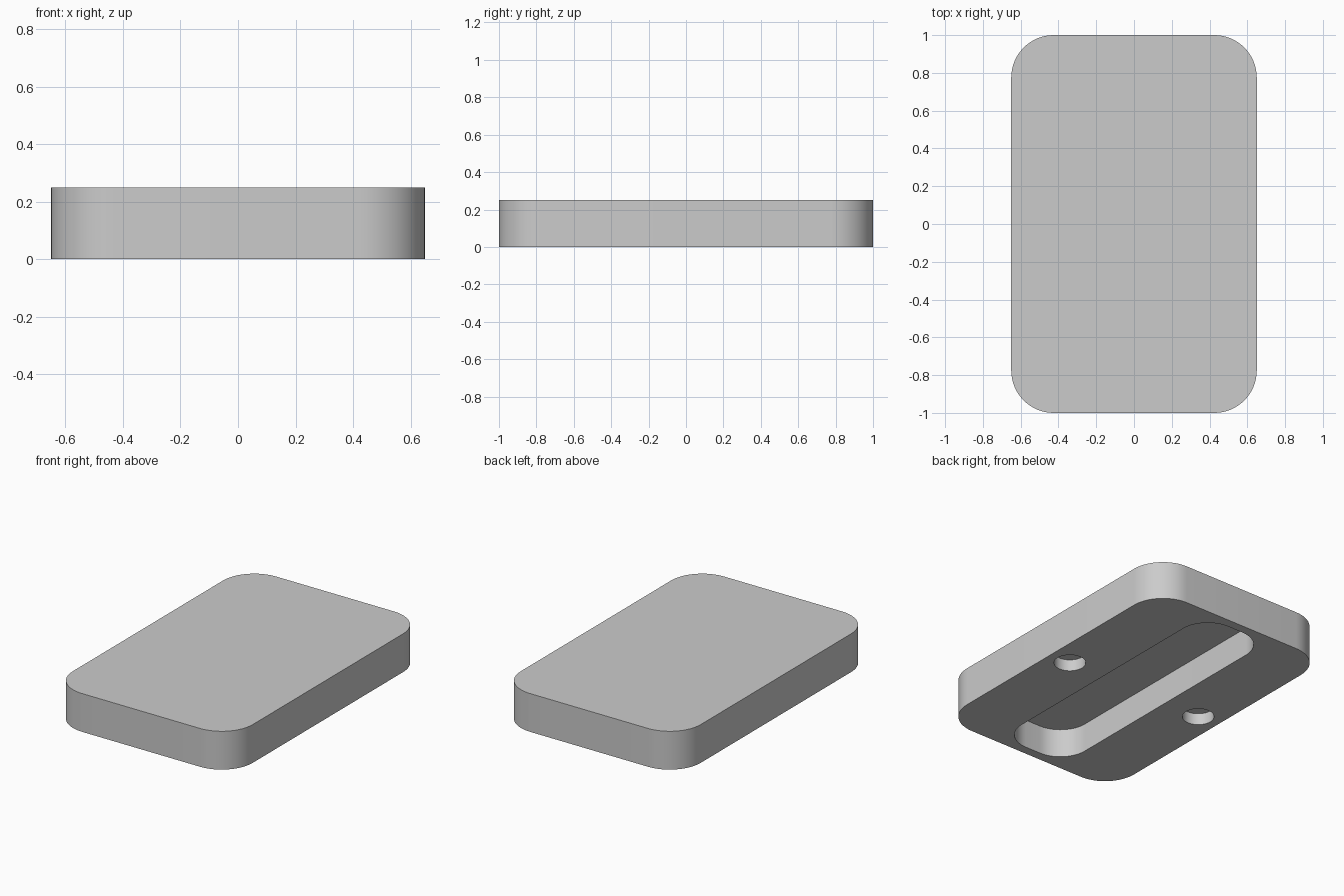
import bpy
import bmesh
from math import pi, cos, sin, radians

cube = bpy.data.objects.get("Cube")
if cube:
    bpy.data.objects.remove(cube, do_unlink=True)

grey = bpy.data.materials.new("plain_grey")
grey.use_nodes = True
colour = (0.6, 0.6, 0.6, 1)
grey.diffuse_color = colour
grey.node_tree.nodes["Principled BSDF"].inputs["Base Color"].default_value = colour


def rounded_prism(name, half_x, half_y, radius, z0, z1, centre_x=0, steps=16):
    """Extrude a rectangle with round corners from z0 to z1."""
    bm = bmesh.new()
    outline = []
    for corner, (sx, sy) in enumerate([(1, 1), (-1, 1), (-1, -1), (1, -1)]):
        for i in range(steps + 1):
            angle = (corner + i / steps) * pi / 2
            outline.append(bm.verts.new((
                centre_x + sx * (half_x - radius) + radius * cos(angle),
                sy * (half_y - radius) + radius * sin(angle), z0)))
    base = bm.faces.new(outline)
    top = bmesh.ops.extrude_face_region(bm, geom=[base])["geom"]
    bmesh.ops.translate(bm, vec=(0, 0, z1 - z0),
                        verts=[v for v in top if isinstance(v, bmesh.types.BMVert)])
    bmesh.ops.remove_doubles(bm, verts=bm.verts, dist=1e-5)
    bmesh.ops.recalc_face_normals(bm, faces=bm.faces)
    mesh = bpy.data.meshes.new(name)
    bm.to_mesh(mesh)
    bm.free()
    mesh.materials.append(grey)
    obj = bpy.data.objects.new(name, mesh)
    bpy.context.collection.objects.link(obj)
    return obj


# Solid plate
plate = rounded_prism("cover_plate", 0.65, 1, 0.225, 0, 0.25)

# Long slot and two blind holes in the underside
cutters = [rounded_prism("slot_cutter", 0.245, 0.94, 0.19, -0.1, 0.186)]
for side, x in (("left", 0.5), ("right", -0.5)):
    cutters.append(rounded_prism(side + "_hole_cutter", 0.095, 0.095, 0.095,
                                 -0.1, 0.075, centre_x=x, steps=10))

bpy.ops.object.select_all(action="DESELECT")
plate.select_set(True)
bpy.context.view_layer.objects.active = plate
for cutter in cutters:
    cut = plate.modifiers.new(cutter.name, "BOOLEAN")
    cut.operation = "DIFFERENCE"
    cut.solver = "EXACT"
    cut.object = cutter
    bpy.ops.object.modifier_apply(modifier=cut.name)
    bpy.data.objects.remove(cutter, do_unlink=True)

bpy.ops.object.shade_smooth_by_angle(angle=radians(30))
